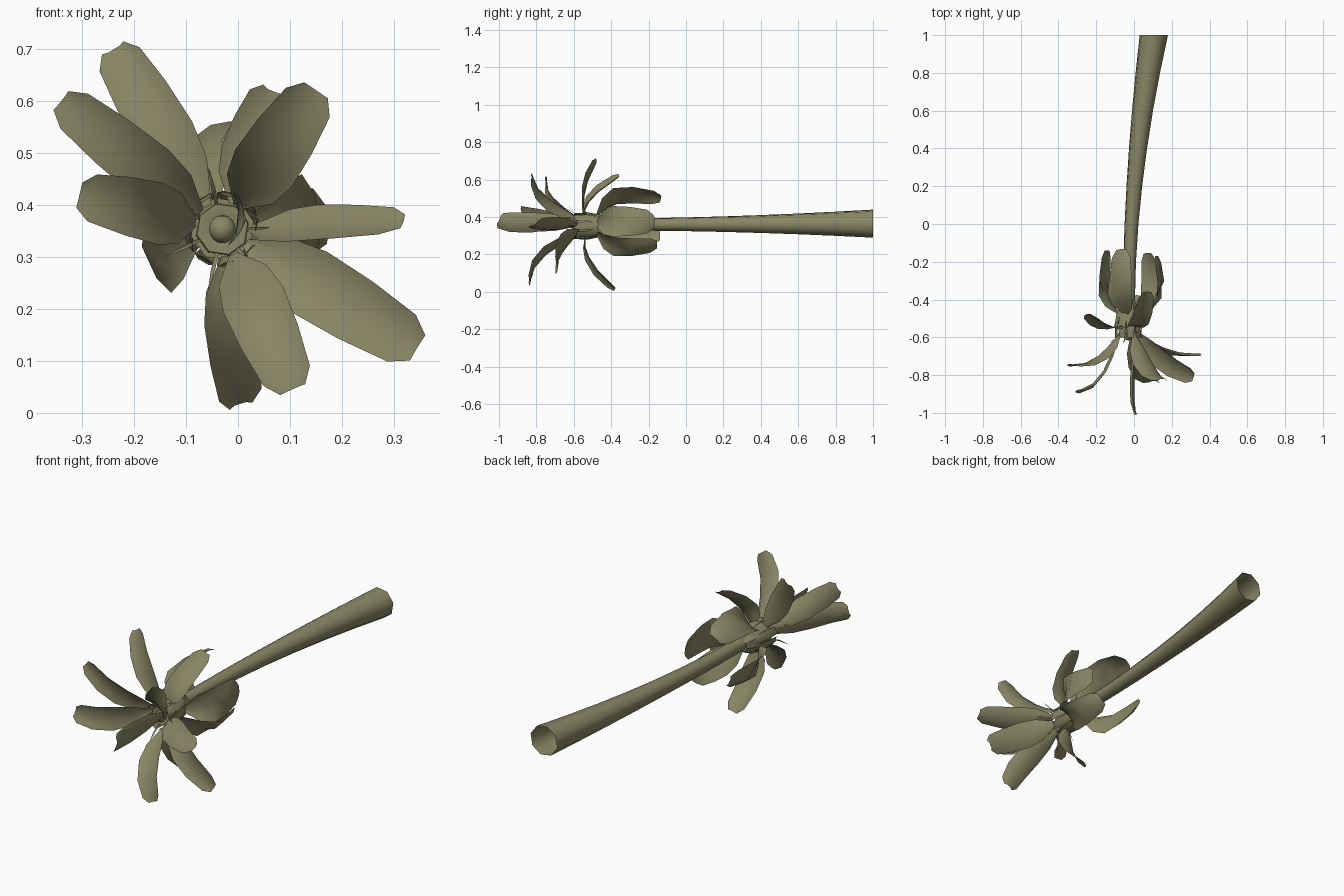
import bpy, bmesh, math
from mathutils import Vector as V

if "Cube" in bpy.data.objects:
    bpy.data.objects.remove(bpy.data.objects["Cube"])

mat = bpy.data.materials.new("olive")
mat.diffuse_color = (0.25, 0.24, 0.13, 1)
mat.use_nodes = True
mat.node_tree.nodes["Principled BSDF"].inputs["Base Color"].default_value = mat.diffuse_color
Y = V((0, 1, 0))
HEART = V((-.03, 0, .353))   # axis of the flower head


def finish(name, bm, angle=60):
    bmesh.ops.recalc_face_normals(bm, faces=bm.faces)
    me = bpy.data.meshes.new(name)
    bm.to_mesh(me)
    bm.free()
    ob = bpy.data.objects.new(name, me)
    bpy.context.collection.objects.link(ob)
    me.materials.append(mat)
    bpy.ops.object.select_all(action='DESELECT')
    ob.select_set(True)
    bpy.context.view_layer.objects.active = ob
    bpy.ops.object.shade_smooth_by_angle(angle=math.radians(angle))


def grid(bm, rows, closed=False):
    rows = [[bm.verts.new(p) for p in r] for r in rows]
    n = len(rows[0])
    for a, b in zip(rows, rows[1:]):
        for i in range(n if closed else n - 1):
            j = (i + 1) % n
            bm.faces.new((a[i], a[j], b[j], b[i]))


def spoke(angle):
    return V((math.cos(angle), 0, math.sin(angle)))


def tube(name, rings, angle=60):
    # eight-sided tube from (centre, radius) rings along y
    bm = bmesh.new()
    grid(bm, [[c + spoke(math.tau * (i + .3) / 8) * r for i in range(8)]
              for c, r in rings], True)
    finish(name, bm, angle)


PETAL = [(0, .12), (.22, .8), (.42, 1), (.68, .95), (.92, .78), (1, .42)]


def blade(name, b, m, t, width, side=None, profile=PETAL):
    # cupped strip along a curve through base, middle and tip
    c = 2 * m - (b + t) / 2
    out = m - HEART
    out.y = 0
    s = V(side) if side else Y.cross(out)
    bm, rows = bmesh.new(), []
    for u, w in profile:
        p = b * (1 - u) ** 2 + c * 2 * u * (1 - u) + t * u * u
        d = ((c - b) * (1 - u) + (t - c) * u).normalized()
        sd = (s - d * s.dot(d)).normalized()
        n = d.cross(sd)
        if n.dot(out + Y * (m.y + 1)) < 0:
            n = -n
        h = width * w / 2
        rows.append([p + sd * h * k + n * h * .5 * (.75 - abs(k)) for k in (-1, -.5, .5, 1)])
    grid(bm, rows)
    finish(name, bm)


# stem, curving and flaring to an open end
rings = []
for i in range(8):
    u = 1 - i / 7
    rings.append((V((-.027 + .132 * u ** 1.8, -.4 + 1.4 * u, .36 + .005 * u)),
                  .033 + .044 * u ** 1.8))
tube("stem", rings)

# stepped receptacle and centre bead
tube("receptacle", [(HEART + Y * y, r) for y, r in
                    [(-.4, .034), (-.46, .058), (-.53, .062), (-.53, .052),
                     (-.585, .05), (-.585, .035), (-.57, .001)]], 30)
bm = bmesh.new()
bmesh.ops.create_uvsphere(bm, u_segments=10, v_segments=8, radius=.027)
bmesh.ops.translate(bm, verts=bm.verts, vec=HEART - Y * .59)
finish("centre_bead", bm)

# small bracts around the receptacle
for i in range(9):
    d = spoke(math.tau * i / 9)
    blade("bract", HEART + d * .055 - Y * .45, HEART + d * .07 - Y * .53,
          HEART + d * .066 - Y * .6, .045, profile=[(0, .8), (.5, 1), (1, .75)])

# thin stamens
for i in range(7):
    d = spoke(math.tau * i / 7 - .9)
    blade("stamen", HEART + d * .045 - Y * .57, HEART + d * .08 - Y * .61,
          HEART + d * .12 - Y * .63, .008, profile=[(0, .8), (.5, 1), (1, .2)])

# petal tiers: base y, how far out the middle lies
TIERS = {"front_petal": (-.575, .52), "side_petal": (-.54, .58), "back_petal": (-.48, 1.1)}
# petals: tip, width, how far along y the middle lies, optional width direction
PETALS = [
    ("front_petal", (-.34, -.745, .6), .11, .85, None),
    ("front_petal", (-.305, -.885, .418), .12, .75, (.1, .15, 1)),
    ("front_petal", (.15, -.825, .62), .13, .74, None),
    ("front_petal", (.315, -.81, .365), .125, .62, (.25, .75, .5)),
    ("front_petal", (.345, -.69, .125), .135, .85, None),
    ("front_petal", (.105, -.835, .045), .125, .78, None),
    ("front_petal", (.01, -1, .385), .11, .7, (.12, 0, 1)),
    ("side_petal", (-.24, -.48, .7), .115, -.1, None),
    ("side_petal", (.07, -.36, .62), .115, .15, None),
    ("side_petal", (.005, -.38, .015), .11, .15, (.9, 0, .4)),
    ("back_petal", (-.07, -.135, .5), .155, .38, (.8, 0, .6)),
    ("back_petal", (.12, -.17, .375), .165, .38, None),
    ("back_petal", (.075, -.155, .25), .14, .38, None),
    ("back_petal", (-.145, -.14, .3), .14, .38, None),
]
for name, tip, width, along, side in PETALS:
    y0, reach = TIERS[name]
    t = V(tip)
    out = t - HEART
    out.y = 0
    base = HEART + out.normalized() * .052 + Y * y0
    mid = HEART + out * reach + Y * (y0 + (t.y - y0) * along)
    blade(name, base, mid, t, width, side)
